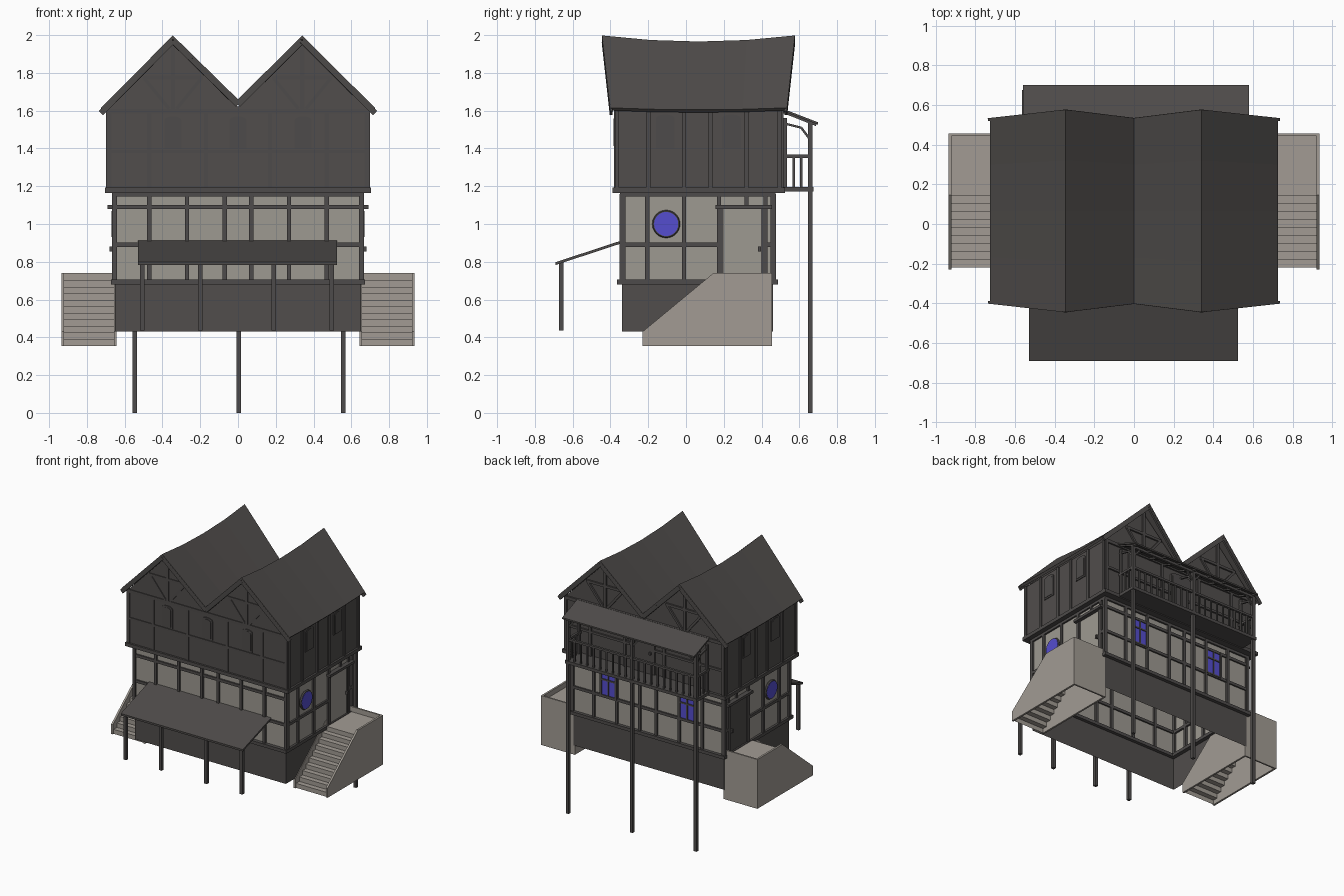
import bpy, bmesh, math
from mathutils import Vector, Matrix

if "Cube" in bpy.data.objects:
    bpy.data.objects.remove(bpy.data.objects["Cube"])


def mat(name, r, g, b):
    m = bpy.data.materials.new(name)
    m.diffuse_color = (r, g, b, 1)
    m.use_nodes = True
    m.node_tree.nodes["Principled BSDF"].inputs["Base Color"].default_value = m.diffuse_color
    return m


WOOD = mat("dark timber", 0.076, 0.071, 0.069)
PANEL = mat("dark boarding", 0.082, 0.075, 0.072)
ROOF = mat("roof shingle", 0.076, 0.070, 0.067)
PLASTER = mat("plaster", 0.34, 0.32, 0.285)
STONE = mat("stone", 0.36, 0.33, 0.295)
GLASS = mat("blue glass", 0.09, 0.075, 0.62)


def finish(name, bm, m, fix=True):
    if fix:
        bmesh.ops.recalc_face_normals(bm, faces=bm.faces)
    me = bpy.data.meshes.new(name)
    bm.to_mesh(me)
    bm.free()
    me.materials.append(m)
    ob = bpy.data.objects.new(name, me)
    bpy.context.collection.objects.link(ob)
    return ob


def box(bm, x0, x1, y0, y1, z0, z1):
    c = Vector((x0 + x1, y0 + y1, z0 + z1)) / 2
    s = Matrix.Diagonal((abs(x1 - x0), abs(y1 - y0), abs(z1 - z0), 1))
    return bmesh.ops.create_cube(bm, size=1, matrix=Matrix.Translation(c) @ s)["verts"]


def bar(bm, p, q, side, depth):
    p, q = Vector(p), Vector(q)
    d = q - p
    m = (Matrix.Translation((p + q) / 2) @ d.to_track_quat('Z', 'Y').to_matrix().to_4x4()
         @ Matrix.Diagonal((side, depth, d.length, 1)))
    bmesh.ops.create_cube(bm, size=1, matrix=m)


def prism(bm, pts, vec):
    f = bm.faces.new([bm.verts.new(p) for p in pts])
    r = bmesh.ops.extrude_face_region(bm, geom=[f], use_keep_orig=True)
    bmesh.ops.translate(bm, vec=vec, verts=[v for v in r["geom"] if isinstance(v, bmesh.types.BMVert)])


def shell(name, m, x, y0, y1, z0, z1):
    # four walls without floor or ceiling
    bm = bmesh.new()
    box(bm, -x, x, y0, y1, z0, z1)
    bmesh.ops.delete(bm, geom=[f for f in bm.faces if abs(f.normal.z) > .5], context='FACES_ONLY')
    return finish(name, bm, m, False)


def ring(bm, x, y0, y1, z0, z1, w):
    # rectangular band of beams around the house
    box(bm, -x, x, y0, y0 + w, z0, z1)
    box(bm, -x, x, y1 - w, y1, z0, z1)
    for s in (-1, 1):
        box(bm, s * x, s * (x - w), y0, y1, z0, z1)


# base and lower storey, open underneath
shell("base_wall", PANEL, 0.652, -0.34, 0.46, 0.43, 0.69)
shell("lower_wall", PLASTER, 0.655, -0.337, 0.462, 0.69, 1.17)

# lower storey timber frame
bm = bmesh.new()
ring(bm, 0.672, -0.365, 0.487, 0.68, 0.705, 0.05)
ring(bm, 0.668, -0.35, 0.475, 1.145, 1.17, 0.03)
for y in (-0.337, 0.462):
    for x in (0.07, 0.27, 0.47, 0.655):
        for s in (-1, 1):
            box(bm, s * x - 0.011, s * x + 0.011, y - 0.014, y + 0.014, 0.69, 1.16)
    for z in (0.89, 1.09):
        box(bm, -0.66, 0.66, y - 0.011, y + 0.011, z - 0.011, z + 0.011)
for s in (-1, 1):
    a, b = s * 0.64, s * 0.668
    for y in (-0.33, -0.205, -0.01, 0.175, 0.42, 0.462):
        box(bm, a, b, y - 0.011, y + 0.011, 0.69, 1.16)
    box(bm, a, b, 0.31, 0.33, 1.09, 1.16)
    box(bm, a, b, -0.337, 0.175, 0.879, 0.901)
    box(bm, a, b, 0.42, 0.462, 0.879, 0.901)
    box(bm, a, s * 0.69, 0.155, 0.455, 1.08, 1.1)
finish("lower_timber_frame", bm, WOOD)

# side doors, handles and round windows
for s, side in ((1, "right"), (-1, "left")):
    bm = bmesh.new()
    box(bm, s * 0.65, s * 0.66, 0.186, 0.409, 0.70, 1.08)
    finish(side + "_door", bm, PLASTER if s > 0 else WOOD)
    bm = bmesh.new()
    box(bm, s * 0.655, s * 0.68, 0.382, 0.396, 0.855, 0.88)
    for y in (0.192, 0.403):
        box(bm, s * 0.65, s * 0.666, y - 0.006, y + 0.006, 0.70, 1.08)
    finish(side + "_door_fittings", bm, WOOD)
    turn = Matrix.Translation((s * 0.66, -0.105, 1.0)) @ Matrix.Rotation(math.pi / 2, 4, 'Y')
    bm = bmesh.new()
    bmesh.ops.create_cone(bm, cap_ends=True, segments=24, radius1=0.064, radius2=0.064, depth=0.022, matrix=turn)
    finish(side + "_round_glass", bm, GLASS)
    bpy.ops.mesh.primitive_torus_add(major_segments=24, minor_segments=6, major_radius=0.064,
                                     minor_radius=0.01, location=turn.translation, rotation=(0, math.pi / 2, 0))
    ob = bpy.context.object
    ob.name = side + "_round_frame"
    ob.data.materials.append(WOOD)

# rear windows
for x, side in ((0.34, "right"), (-0.34, "left")):
    bm = bmesh.new()
    box(bm, x - 0.062, x + 0.062, 0.458, 0.47, 0.90, 1.08)
    finish("rear_glass_" + side, bm, GLASS)
    bm = bmesh.new()
    for d in (-0.066, 0, 0.066):
        w = 0.005 if d == 0 else 0.009
        box(bm, x + d - w, x + d + w, 0.458, 0.477, 0.89, 1.09)
    for z in (0.895, 1.02, 1.085):
        box(bm, x - 0.07, x + 0.07, 0.458, 0.476, z - 0.006, z + 0.006)
    finish("rear_window_frame_" + side, bm, WOOD)

# upper storey with twin gables
bm = bmesh.new()
gable = [(-0.69, 1.18), (0.69, 1.18), (0.69, 1.6), (0.34, 1.955), (0, 1.62), (-0.345, 1.955), (-0.69, 1.6)]
prism(bm, [(x, -0.375, z) for x, z in gable], (0, 0.88, 0))
finish("upper_storey", bm, PANEL)
bm = bmesh.new()
box(bm, -0.705, 0.705, -0.39, 0.525, 1.165, 1.192)
finish("upper_floor_ledge", bm, WOOD)

# upper timber frame
bm = bmesh.new()
for y, t in ((-0.375, 0.006), (0.505, 0.012)):
    for x in (0.17, 0.47, 0.68):
        for s in (-1, 1):
            box(bm, s * x - 0.011, s * x + 0.011, y - t, y + t, 1.18, 1.6)
    box(bm, -0.69, 0.69, y - t, y + t, 1.585, 1.61)
    box(bm, -0.69, 0.69, y - t, y + t, 1.375, 1.393)
    for c in (-0.345, 0.34):
        box(bm, c - 0.011, c + 0.011, y - t, y + t, 1.6, 1.95)
        box(bm, c - 0.16, c + 0.16, y - t, y + t, 1.765, 1.785)
        for s in (-1, 1):
            bar(bm, (c + s * 0.02, y, 1.61), (c + s * 0.15, y, 1.77), 2 * t, 0.018)
for s in (-1, 1):
    for y in (-0.365, -0.2, -0.01, 0.13, 0.32, 0.495):
        box(bm, s * 0.68, s * 0.7, y - 0.011, y + 0.011, 1.18, 1.6)
finish("upper_timber_frame", bm, WOOD)


def arch(c, w, z0, z1):
    # window outline with a shallow arched top
    top = [(c + w * math.cos(a), z1 - 0.02 + 0.02 * math.sin(a)) for a in [i * math.pi / 6 for i in range(7)]]
    return [(c - w, z0), (c + w, z0)] + top


# upper windows and balcony door as thin plates
bm = bmesh.new()
for grow, d in ((0.0, 0.008), (-0.012, 0.011)):
    for s in (-1, 1):
        for c in (-0.11, 0.24):
            prism(bm, [(s * 0.688, y, z) for y, z in arch(c, 0.05 + grow, 1.4 - grow, 1.58 + grow)], (s * d, 0, 0))
    for c in (-0.345, 0, 0.345):
        prism(bm, [(x, -0.374, z) for x, z in arch(c, 0.045 + grow, 1.4 - grow, 1.57 + grow)], (0, -d, 0))
    prism(bm, [(x, 0.504, z) for x, z in arch(0, 0.09 + grow, 1.19, 1.56 + grow)], (0, d + 0.006, 0))
box(bm, -0.065, -0.05, 0.51, 0.535, 1.35, 1.37)
finish("upper_windows_and_balcony_door", bm, WOOD)

# sagging twin roof
RP = [(-0.725, 1.615, 0), (-0.345, 1.998, 1), (0, 1.66, 0), (0.34, 1.998, 1), (0.725, 1.615, 0)]


def roof_point(i, t):
    x, z, ridge = RP[i]
    half = 0.51 if ridge else 0.4675
    return Vector((x, 0.066 + half * t, z - (0.032 if ridge else 0.01) * (1 - t * t)))


bm = bmesh.new()
grid = [[bm.verts.new(roof_point(i, t)) for i in range(5)] for t in (-1, -0.5, 0, 0.5, 1)]
for a, b in zip(grid, grid[1:]):
    for i in range(4):
        bm.faces.new((a[i], a[i + 1], b[i + 1], b[i]))
ob = finish("roof", bm, ROOF, False)
mod = ob.modifiers.new("thickness", 'SOLIDIFY')
mod.thickness, mod.offset = 0.02, -1

# barge boards on the gable ends
bm = bmesh.new()
drop = Vector((0, 0, -0.027))
for t in (-1, 1):
    for i in range(4):
        off = drop + Vector((0, -t * 0.006, 0))
        bar(bm, roof_point(i, t) + off, roof_point(i + 1, t) + off, 0.014, 0.032)
finish("barge_boards", bm, WOOD)

# front awning and its posts
bm = bmesh.new()
prism(bm, [(-0.53, -0.69, 0.798), (-0.53, -0.34, 0.913), (-0.53, -0.34, 0.898), (-0.53, -0.69, 0.783)], (1.055, 0, 0))
finish("front_awning", bm, ROOF)
bm = bmesh.new()
for x in (-0.508, -0.2, 0.19, 0.497):
    box(bm, x - 0.012, x + 0.012, -0.673, -0.649, 0.435, 0.797)
finish("awning_posts", bm, WOOD)

# rear balcony: floor, long posts, railing, braces
bm = bmesh.new()
box(bm, -0.565, 0.575, 0.5, 0.675, 1.172, 1.196)
finish("balcony_floor", bm, WOOD)
bm = bmesh.new()
PX = (-0.547, 0.005, 0.558)
for x in PX:
    box(bm, x - 0.012, x + 0.012, 0.645, 0.669, 0, 1.54)
    bar(bm, (x, 0.655, 1.45), (x, 0.61, 1.51), 0.012, 0.012)
    bar(bm, (x, 0.61, 1.51), (x, 0.51, 1.535), 0.012, 0.012)
    for s in (-1, 1):
        if abs(x + s * 0.06) < 0.56:
            bar(bm, (x, 0.657, 1.45), (x + s * 0.06, 0.657, 1.52), 0.012, 0.012)
box(bm, PX[0], PX[2], 0.648, 0.666, 1.515, 1.535)
finish("balcony_posts", bm, WOOD)
bm = bmesh.new()
box(bm, PX[0], PX[2], 0.648, 0.666, 1.35, 1.367)
for i in range(1, 20):
    x = PX[0] + (PX[2] - PX[0]) * i / 20
    box(bm, x - 0.006, x + 0.006, 0.651, 0.663, 1.19, 1.36)
for x in (PX[0], PX[2]):
    box(bm, x - 0.009, x + 0.009, 0.505, 0.66, 1.35, 1.367)
    box(bm, x - 0.009, x + 0.009, 0.515, 0.535, 1.19, 1.56)
    for y in (0.57, 0.61):
        box(bm, x - 0.006, x + 0.006, y - 0.006, y + 0.006, 1.19, 1.36)
finish("balcony_railing", bm, WOOD)

# balcony roof and rafters
bm = bmesh.new()
prism(bm, [(-0.56, 0.5, 1.615), (-0.56, 0.7, 1.538), (-0.56, 0.7, 1.526), (-0.56, 0.5, 1.603)], (1.14, 0, 0))
finish("balcony_roof", bm, ROOF)
bm = bmesh.new()
for i in range(9):
    x = -0.54 + i * 0.1375
    bar(bm, (x, 0.5, 1.6), (x, 0.69, 1.525), 0.014, 0.014)
finish("balcony_rafters", bm, WOOD)

# side stairs: two cheeks, back wall, stepped sheet and landing, hollow underneath
cheek = [(-0.23, 0.355), (0.455, 0.355), (0.455, 0.74), (0.145, 0.74), (-0.23, 0.43)]
steps = [(-0.22, 0.355)]
for i in range(10):
    z = 0.39 + i * 0.0345
    steps += [(-0.22 + i * 0.04, z), (-0.18 + i * 0.04 if i < 9 else 0.45, z)]
for s, side in ((1, "right"), (-1, "left")):
    bm = bmesh.new()
    prism(bm, [(s * 0.935, y, z) for y, z in cheek], (-s * 0.015, 0, 0))
    prism(bm, [(s * 0.642, y, z) for y, z in cheek], (s * 0.014, 0, 0))
    box(bm, s * 0.65, s * 0.93, 0.443, 0.455, 0.355, 0.74)
    finish(side + "_stair_walls", bm, STONE)
    bm = bmesh.new()
    rows = [[bm.verts.new((s * x, y, z)) for y, z in steps] for x in (0.65, 0.925)]
    for i in range(len(steps) - 1):
        q = (rows[0][i], rows[1][i], rows[1][i + 1], rows[0][i + 1])
        bm.faces.new(q if s > 0 else q[::-1])
    finish(side + "_steps", bm, STONE, False)
